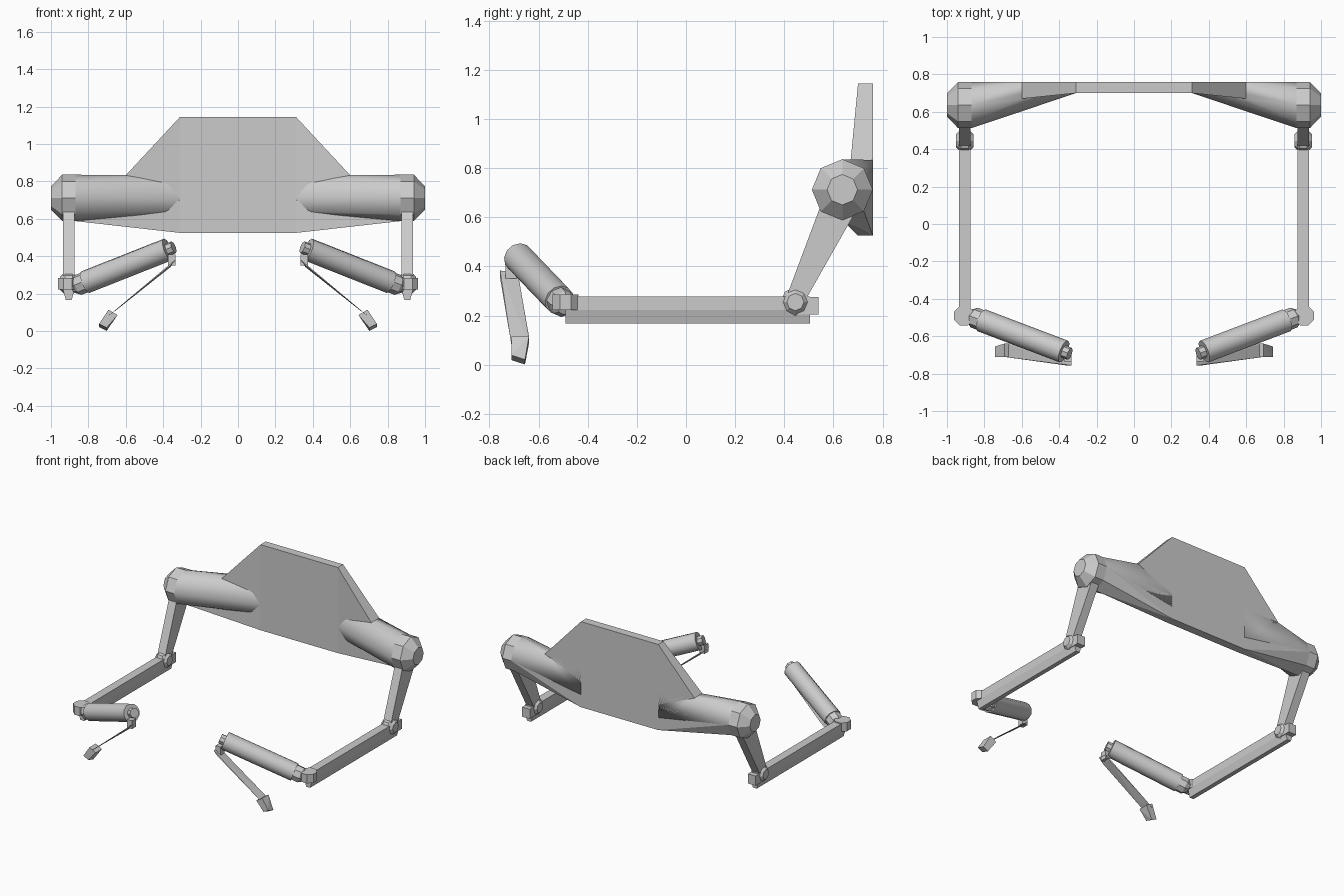
import bpy, bmesh, math
from mathutils import Vector

if "Cube" in bpy.data.objects:
    bpy.data.objects.remove(bpy.data.objects["Cube"])


def hull(name, pts, mirror=True, smooth=False):
    """Convex part from its corner points, mirrored across x."""
    bm = bmesh.new()
    for p in pts:
        bm.verts.new(p)
    bmesh.ops.remove_doubles(bm, verts=bm.verts, dist=0.0005)
    res = bmesh.ops.convex_hull(bm, input=bm.verts)
    bmesh.ops.delete(bm, geom=[v for v in bm.verts if not v.link_faces], context='VERTS')
    bmesh.ops.dissolve_limit(bm, angle_limit=0.02, verts=bm.verts, edges=bm.edges)
    bmesh.ops.recalc_face_normals(bm, faces=bm.faces)
    if smooth:
        for f in bm.faces:
            f.smooth = True
        for e in bm.edges:
            e.smooth = e.calc_face_angle(0) < math.radians(48)
    me = bpy.data.meshes.new(name)
    bm.to_mesh(me)
    bm.free()
    ob = bpy.data.objects.new(name, me)
    bpy.context.collection.objects.link(ob)
    if mirror:
        m = ob.modifiers.new("mirror", 'MIRROR')
        m.use_mirror_merge = False
    return ob


def box(x0, x1, y0, y1, z0, z1):
    return [(x, y, z) for x in (x0, x1) for y in (y0, y1) for z in (z0, z1)]


def ring(c, axis, r, n=8, turn=0.0):
    """Polygon ring of n points round an axis."""
    a = Vector(axis).normalized()
    u = (Vector((0, 0, 1)) if abs(a.z) < 0.95 else Vector((1, 0, 0)))
    u = (u - a * u.dot(a)).normalized()
    v = a.cross(u)
    return [Vector(c) + r * (u * math.cos(t) + v * math.sin(t))
            for t in (turn + 2 * math.pi * i / n for i in range(n))]


def both(x, y0, y1, z):
    return [(x, y0, z), (x, y1, z)]


X = (1, 0, 0)
R = 0.124
SY, SZ = 0.636, 0.712

# Back plate: centre slab and sloping upper wings
hull("back_plate", box(-0.31, 0.31, 0.70, 0.76, 0.525, 1.145), mirror=False)
wing_tip = both(0.60, 0.67, 0.76, 0.833)
hull("upper_wing", both(0.31, 0.70, 0.76, 1.145) + wing_tip + both(0.31, 0.70, 0.76, 0.71))

# Shoulder tube that flattens into the plate
root = [(0.31, 0.70, 0.71), (0.31, 0.715, 0.79), (0.31, 0.76, 0.833),
        (0.31, 0.76, 0.615), (0.31, 0.715, 0.64)]
outer = ring((0.87, SY, SZ), X, R)
hull("shoulder_tube", outer + root + wing_tip, smooth=True)

# Lower wing between plate bottom and shoulder
rear = [p for p in outer if p.y > SY - 0.01 and p.z < SZ + 0.01]
hull("lower_wing", rear + both(0.31, 0.70, 0.76, 0.525) + both(0.31, 0.70, 0.76, 0.70))

# Shoulder cap
hull("shoulder_cap", outer + ring((0.94, SY, SZ), X, R) + ring((1.0, SY, SZ), X, 0.062))

# Upper arm
arm = [(0.56, 0.68), (0.70, 0.64), (0.49, 0.27), (0.41, 0.28)]
hull("upper_arm", [(x, y, z) for x in (0.874, 0.936) for y, z in arm])

# Elbow joint and its rear block
hull("elbow", ring((0.885, 0.445, 0.255), X, 0.06) + ring((0.925, 0.445, 0.255), X, 0.06)
     + ring((0.858, 0.445, 0.255), X, 0.035) + ring((0.952, 0.445, 0.255), X, 0.035))
hull("elbow_block", box(0.874, 0.936, 0.45, 0.54, 0.205, 0.275))

# Forearm with a V-shaped underside
section = [(0.874, 0.278), (0.936, 0.278), (0.936, 0.222),
           (0.921, 0.167), (0.889, 0.167), (0.874, 0.222)]
hull("forearm", [(x, y, z) for y in (-0.49, 0.505) for x, z in section])

# Wrist
Z = (0, 0, 1)
hull("wrist", ring((0.91, -0.49, 0.222), Z, 0.057, 8, math.pi / 8)
     + ring((0.91, -0.49, 0.285), Z, 0.057, 8, math.pi / 8))

# Hand cylinder with collar and end nub
A = Vector((0.815, -0.515, 0.262))
B = Vector((0.375, -0.682, 0.436))
d = (B - A).normalized()
hull("wrist_collar", ring(A - d * 0.075, d, 0.035) + ring(A - d * 0.045, d, 0.056)
     + ring(A + d * 0.01, d, 0.056))
hull("hand_cylinder", ring(A, d, 0.062, 12) + ring(B, d, 0.062, 12), smooth=True)
hull("hand_nub", ring(B - d * 0.02, d, 0.034) + ring(B + d * 0.035, d, 0.034))

# Finger: hinge tab, long bar and bent tip
hull("finger_hinge", box(0.335, 0.375, -0.735, -0.69, 0.35, 0.41))


def slab(c, off, half):
    c, off, half = Vector(c), Vector(off), Vector(half)
    return [c + s * off + t * half for s in (-1, 1) for t in (-1, 1)]


top = slab((0.348, -0.72, 0.362), (0.014, 0, -0.016), (0.0, 0.036, -0.005))
bend = slab((0.668, -0.675, 0.10), (0.022, 0, -0.016), (0.0, 0.036, 0.0))
tip = slab((0.722, -0.683, 0.020), (0.020, 0, 0.010), (0.0, 0.028, -0.009))
hull("finger_bar", top + bend)
bend2 = slab((0.668, -0.675, 0.10), (0.022, 0, 0.016), (0.0, 0.036, 0.0))
hull("finger_tip", slab((0.668, -0.675, 0.10), (0.024, 0, 0.014), (0.0, 0.036, 0.0)) + tip)
